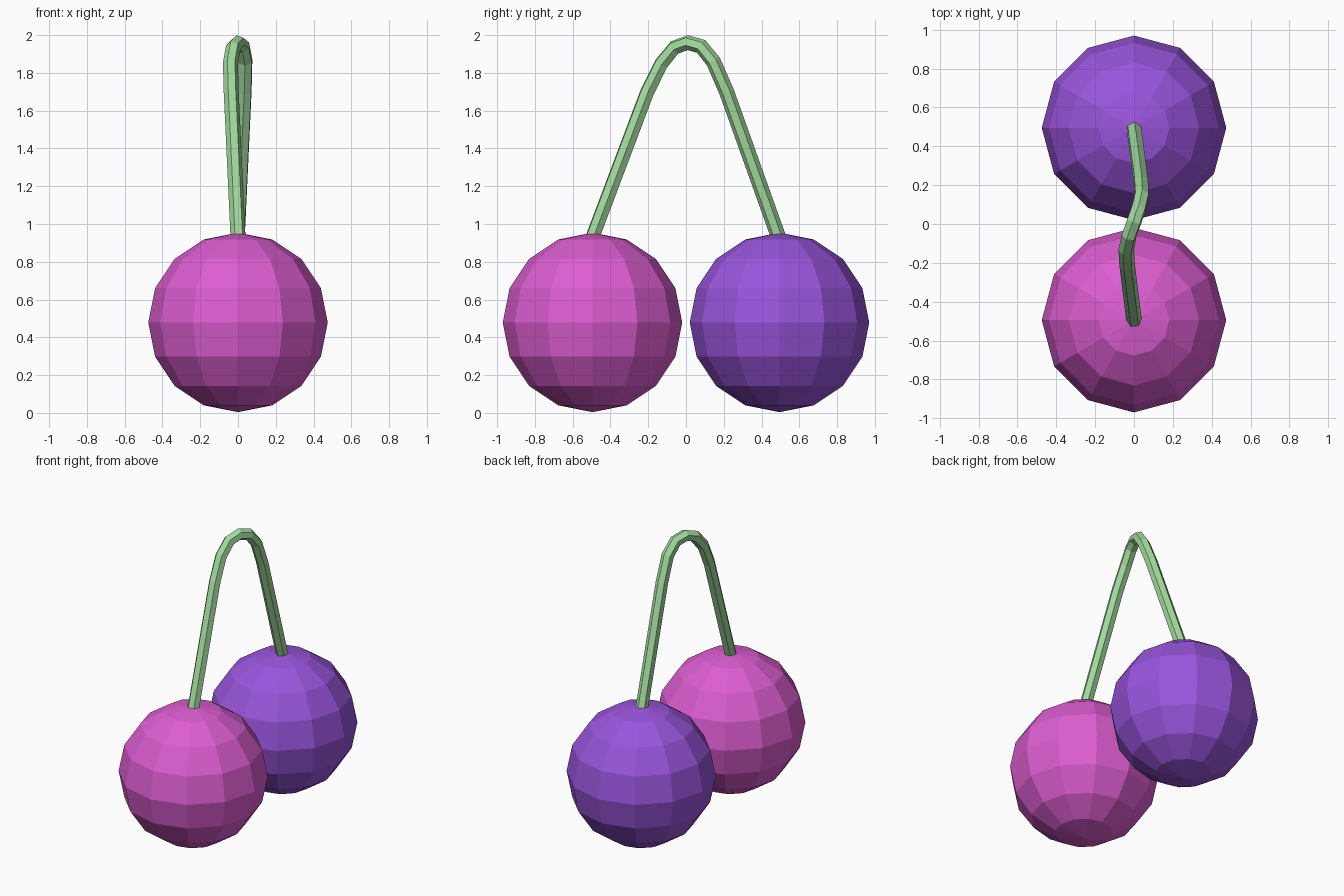
import bpy

if "Cube" in bpy.data.objects:
    bpy.data.objects.remove(bpy.data.objects["Cube"])


def material(name, color):
    m = bpy.data.materials.new(name)
    m.diffuse_color = color
    m.use_nodes = True
    m.node_tree.nodes["Principled BSDF"].inputs["Base Color"].default_value = m.diffuse_color
    return m


# Fruit: two low-poly balls standing side by side along y
R = 0.475
for name, y, color in (("front_cherry", -0.495, (0.72, 0.11, 0.64, 1)),
                       ("back_cherry", 0.495, (0.32, 0.09, 0.72, 1))):
    bpy.ops.mesh.primitive_uv_sphere_add(segments=12, ring_count=8, radius=R,
                                         location=(0, y, R + 0.004))
    ball = bpy.context.object
    ball.name = name
    ball.data.materials.append(material(name + "_skin", color))

# Stem: six-sided tube along an arch that sways slightly in x
path = [(0.0, -0.495, 0.93), (-0.036, -0.205, 1.70), (-0.04, -0.13, 1.85),
        (-0.025, -0.06, 1.935), (0.0, 0.01, 1.96), (0.025, 0.08, 1.94),
        (0.04, 0.145, 1.86), (0.036, 0.215, 1.70), (0.0, 0.49, 0.93)]
curve = bpy.data.curves.new("stem", 'CURVE')
curve.dimensions = '3D'
curve.bevel_depth = 0.04
curve.bevel_resolution = 1
curve.use_fill_caps = True
spline = curve.splines.new('POLY')
spline.points.add(len(path) - 1)
for p, co in zip(spline.points, path):
    p.co = (*co, 1)
spline.use_smooth = False
stem = bpy.data.objects.new("stem", curve)
bpy.context.collection.objects.link(stem)
bpy.ops.object.select_all(action='DESELECT')
stem.select_set(True)
bpy.context.view_layer.objects.active = stem
bpy.ops.object.convert(target='MESH')
stem = bpy.context.object
stem.name = "stem"
stem.data.shade_flat()
stem.data.materials.clear()
stem.data.materials.append(material("stem_green", (0.36, 0.70, 0.34, 1)))
